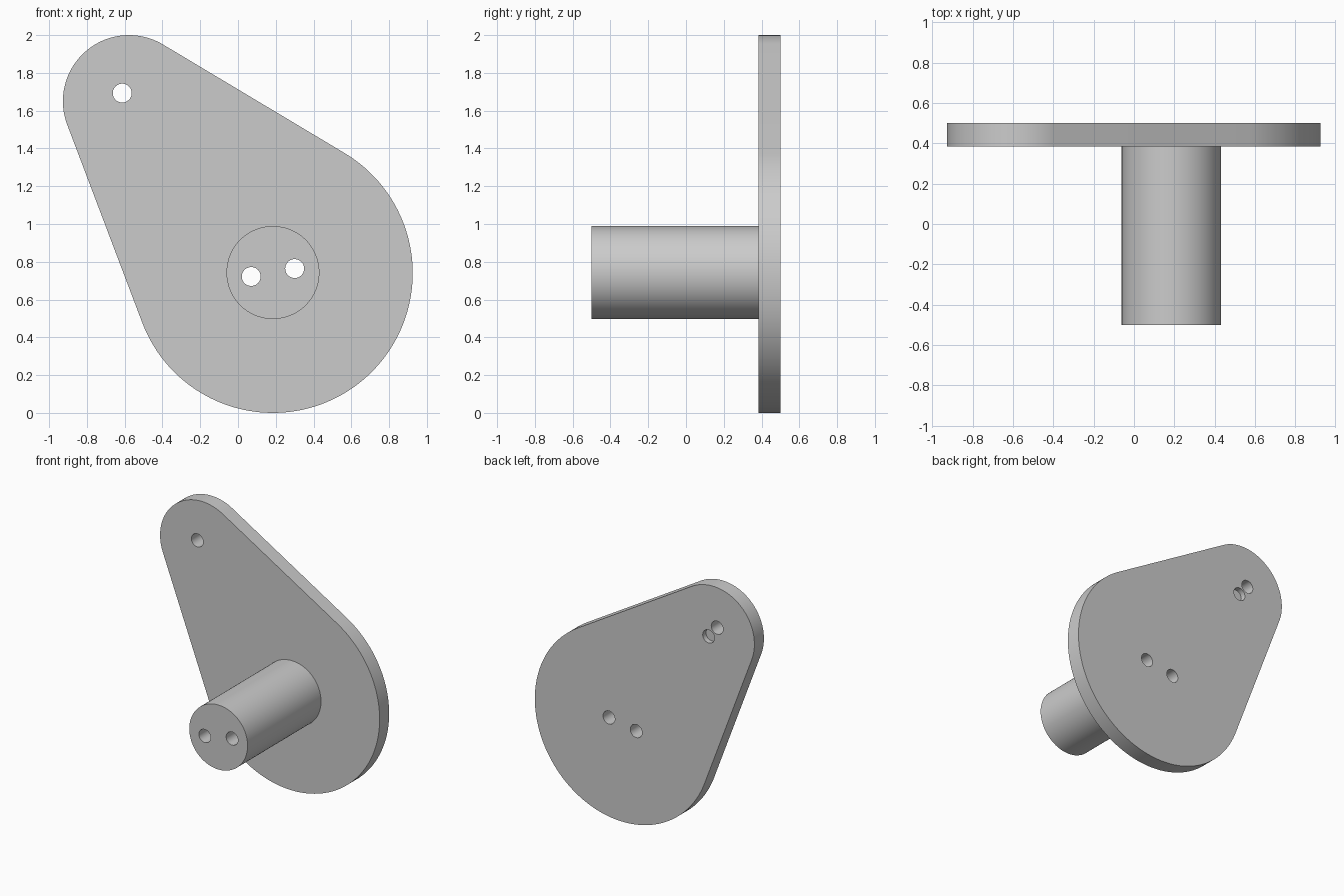
import bpy
import bmesh
from math import acos, atan2, cos, sin, pi, hypot

cube = bpy.data.objects.get("Cube")
if cube:
    bpy.data.objects.remove(cube, do_unlink=True)

# Main dimensions, as (x, z) centres and radii
HUB, HUB_R = (0.185, 0.74), 0.74
TIP, TIP_R = (-0.577, 1.65), 0.35
PIN_R, HOLE_R = 0.246, 0.05
FRONT, PLATE_FRONT, BACK = -0.5, 0.385, 0.5

grey = bpy.data.materials.new("plain_grey")
grey.use_nodes = True
grey.diffuse_color = (0.6, 0.6, 0.6, 1)
grey.node_tree.nodes["Principled BSDF"].inputs["Base Color"].default_value = (0.6, 0.6, 0.6, 1)


def arc(centre, radius, start, end, steps):
    """Points on an arc in the x-z plane, both ends included."""
    angles = [start + (end - start) * i / steps for i in range(steps + 1)]
    return [(centre[0] + radius * cos(a), centre[1] + radius * sin(a)) for a in angles]


def circle(centre, radius, steps):
    return arc(centre, radius, 0, 2 * pi, steps)[:-1]


def prism(name, outline, y0, y1):
    """Extrude an x-z outline from y0 to y1."""
    bm = bmesh.new()
    face = bm.faces.new([bm.verts.new((x, y0, z)) for x, z in outline])
    made = bmesh.ops.extrude_face_region(bm, geom=[face])["geom"]
    moved = [v for v in made if isinstance(v, bmesh.types.BMVert)]
    bmesh.ops.translate(bm, verts=moved, vec=(0, y1 - y0, 0))
    bmesh.ops.recalc_face_normals(bm, faces=bm.faces)
    mesh = bpy.data.meshes.new(name)
    bm.to_mesh(mesh)
    bm.free()
    mesh.materials.append(grey)
    obj = bpy.data.objects.new(name, mesh)
    bpy.context.collection.objects.link(obj)
    return obj


def drill(obj, centre, y0, y1):
    """Cut a round hole along y."""
    cutter = prism("hole_cutter", circle(centre, HOLE_R, 40), y0, y1)
    cutter.hide_render = True
    mod = obj.modifiers.new("hole", 'BOOLEAN')
    mod.operation, mod.solver, mod.object = 'DIFFERENCE', 'EXACT', cutter
    bpy.context.view_layer.objects.active = obj
    bpy.ops.object.modifier_apply(modifier=mod.name)
    bpy.data.objects.remove(cutter, do_unlink=True)


# Teardrop plate: two arcs joined by their common tangents
dx, dz = TIP[0] - HUB[0], TIP[1] - HUB[1]
axis = atan2(dz, dx)
spread = acos((HUB_R - TIP_R) / hypot(dx, dz))
outline = arc(TIP, TIP_R, axis - spread, axis + spread, 48)
outline += arc(HUB, HUB_R, axis + spread, axis + 2 * pi - spread, 96)
plate = prism("teardrop_plate", outline, PLATE_FRONT, BACK)

# Round pin standing out of the plate's front
pin = prism("round_pin", circle((HUB[0], 0.743), PIN_R, 96), FRONT, PLATE_FRONT)

# Two holes run through both pin and plate
for side in (-1, 1):
    centre = (HUB[0] + side * 0.115, 0.743 + side * 0.021)
    for part in (pin, plate):
        drill(part, centre, FRONT - 0.1, BACK + 0.1)

# Tip holes: one through, one shallow pocket in the back
drill(plate, (TIP[0] - 0.036, TIP[1] + 0.043), FRONT, BACK + 0.1)
drill(plate, (TIP[0] + 0.036, TIP[1] - 0.043), BACK - 0.04, BACK + 0.1)

# Smooth round walls, sharp rims
bpy.ops.object.select_all(action='DESELECT')
for part in (plate, pin):
    part.select_set(True)
bpy.context.view_layer.objects.active = plate
bpy.ops.object.shade_smooth_by_angle(angle=pi / 6)
